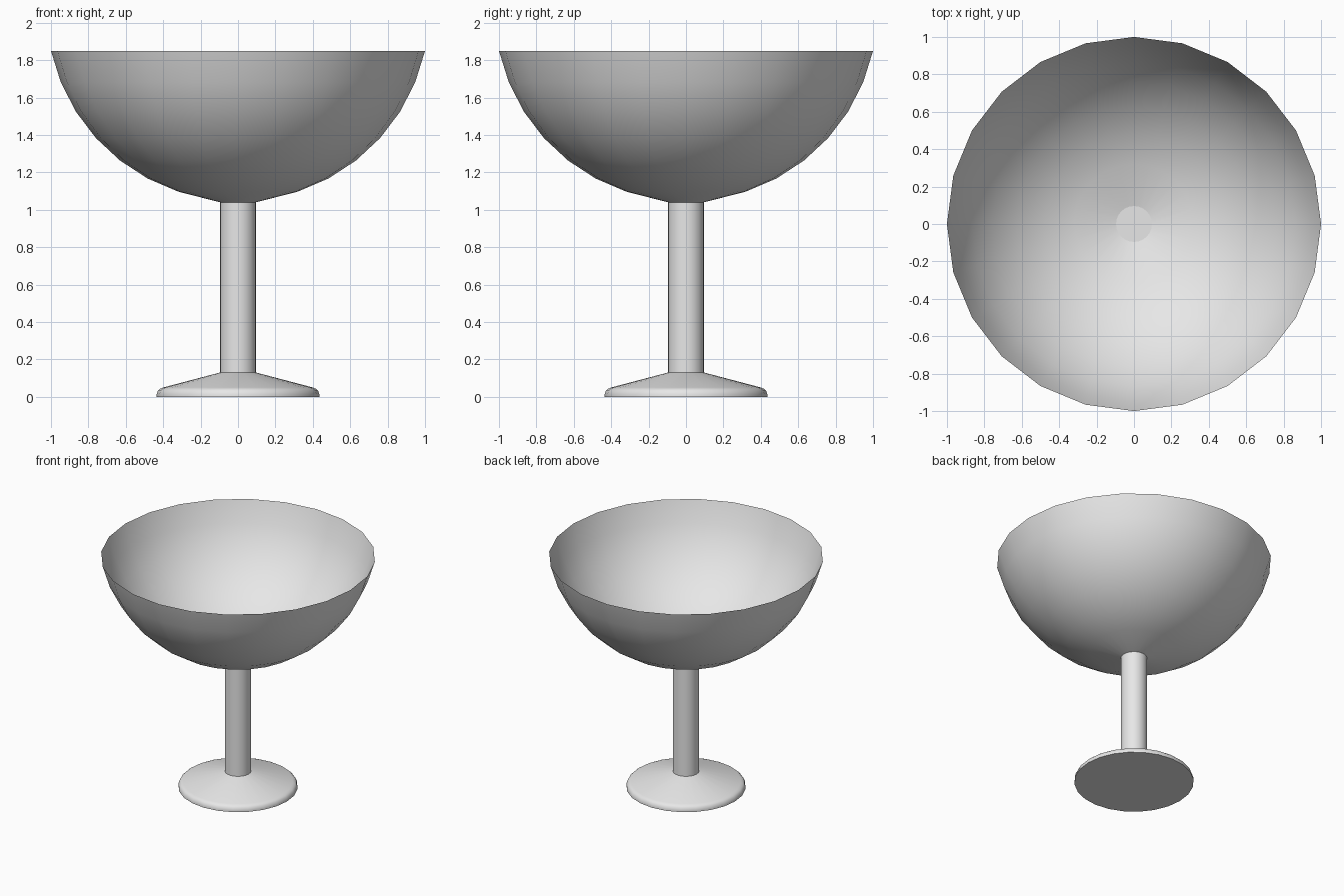
import bpy, bmesh, math

if "Cube" in bpy.data.objects:
    bpy.data.objects.remove(bpy.data.objects["Cube"], do_unlink=True)

SIDES = 24
STEM_R = 0.096

grey = bpy.data.materials.new("plain_grey")
grey.use_nodes = True
colour = (0.8, 0.8, 0.8, 1.0)
grey.diffuse_color = colour
grey.node_tree.nodes["Principled BSDF"].inputs["Base Color"].default_value = colour


def lathe(name, profile, cap_bottom=False, cap_top=False):
    """Turn a (radius, height) profile, listed bottom to top, around z."""
    bm = bmesh.new()
    rings = []
    for r, z in profile:
        rings.append([bm.verts.new((r * math.cos(a), r * math.sin(a), z))
                      for a in (2 * math.pi * i / SIDES for i in range(SIDES))])
    for low, high in zip(rings, rings[1:]):
        for i in range(SIDES):
            j = (i + 1) % SIDES
            bm.faces.new((low[i], low[j], high[j], high[i]))
    if cap_bottom:
        bm.faces.new(rings[0][::-1])
    if cap_top:
        bm.faces.new(rings[-1])
    mesh = bpy.data.meshes.new(name)
    bm.to_mesh(mesh)
    bm.free()
    mesh.materials.append(grey)
    obj = bpy.data.objects.new(name, mesh)
    bpy.context.collection.objects.link(obj)
    bpy.ops.object.select_all(action='DESELECT')
    obj.select_set(True)
    bpy.context.view_layer.objects.active = obj
    bpy.ops.object.shade_smooth_by_angle(angle=math.radians(30))
    return obj


# Foot: flat underside, rounded rim, shallow cone up to the stem
lathe("foot", [(0.435, 0), (0.435, 0.014), (0.428, 0.033), (0.417, 0.043),
               (0.40, 0.05), (STEM_R, 0.13)], cap_bottom=True)

# Stem: straight cylinder whose flat top closes the bottom of the bowl
lathe("stem", [(STEM_R, 0.13), (STEM_R, 1.04)], cap_top=True)

# Bowl: thin single wall following a sphere, open at the rim
R, CENTRE_Z = 1.024, 2.07
START, END, STEPS = math.radians(18.2), math.radians(77.6), 6
bowl = [(STEM_R, 1.04)]
for k in range(STEPS + 1):
    t = START + (END - START) * k / STEPS
    bowl.append((R * math.sin(t), CENTRE_Z - R * math.cos(t)))
lathe("bowl", bowl)
